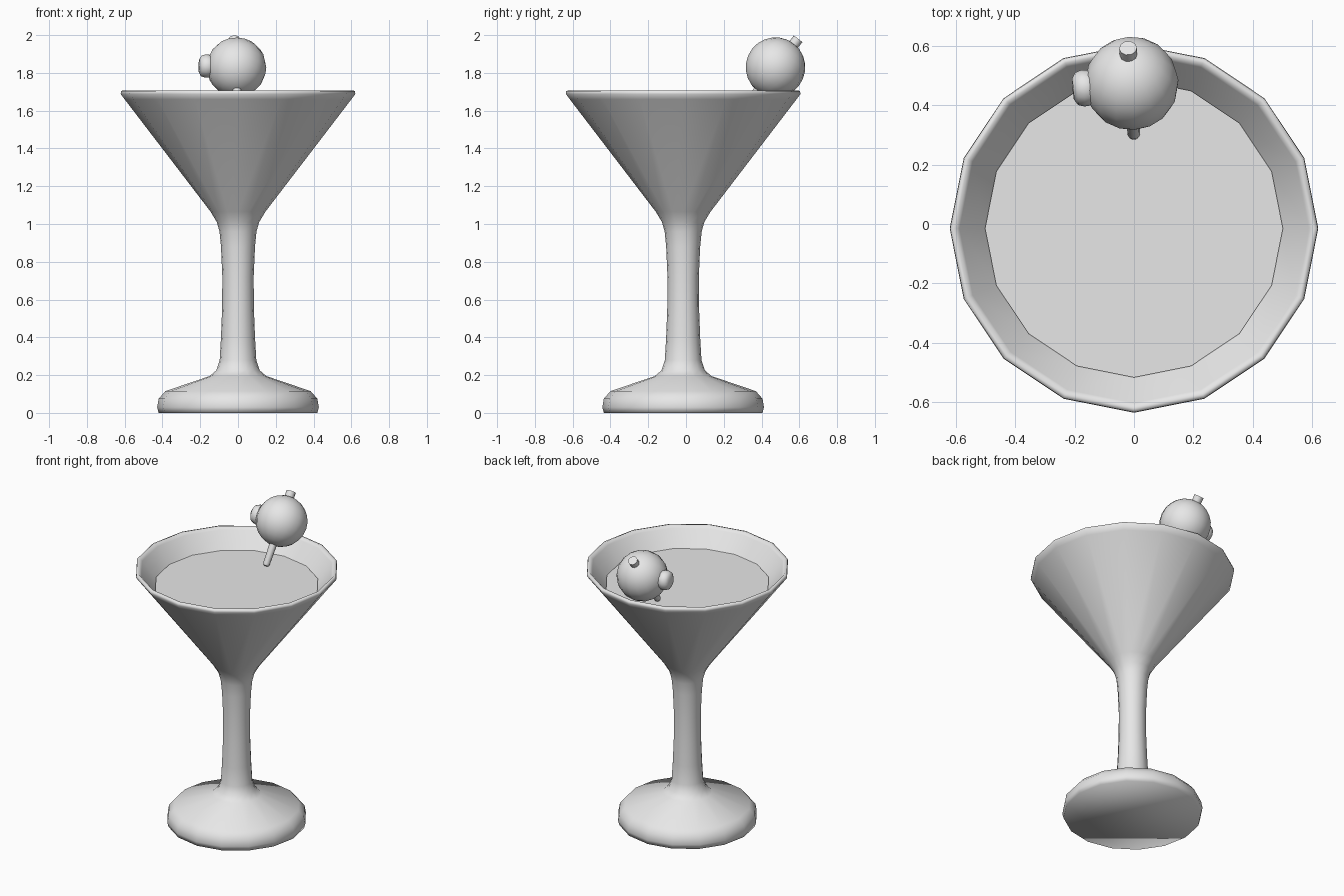
import bpy, bmesh, math
from mathutils import Vector

if "Cube" in bpy.data.objects:
    bpy.data.objects.remove(bpy.data.objects["Cube"])

SIDES = 16
CENTRE_Y = -0.015

grey = bpy.data.materials.new("plain grey")
grey.diffuse_color = (0.8, 0.8, 0.8, 1)
grey.use_nodes = True
grey.node_tree.nodes["Principled BSDF"].inputs["Base Color"].default_value = grey.diffuse_color


def revolve(name, profile, sides=SIDES, smooth_angle=180):
    """Spin (radius, height) points round z and cap both open ends."""
    bm = bmesh.new()
    rings = []
    for r, z in profile:
        rings.append([bm.verts.new((r * math.cos(a), r * math.sin(a), z))
                      for a in (2 * math.pi * i / sides for i in range(sides))])
    for low, high in zip(rings, rings[1:]):
        for i in range(sides):
            j = (i + 1) % sides
            bm.faces.new((low[i], low[j], high[j], high[i]))
    bm.faces.new(rings[0][::-1])
    bm.faces.new(rings[-1])
    bmesh.ops.recalc_face_normals(bm, faces=bm.faces)
    mesh = bpy.data.meshes.new(name)
    bm.to_mesh(mesh)
    bm.free()
    obj = bpy.data.objects.new(name, mesh)
    bpy.context.collection.objects.link(obj)
    finish(obj, smooth_angle)
    return obj


def finish(obj, smooth_angle):
    obj.data.materials.append(grey)
    bpy.ops.object.select_all(action='DESELECT')
    obj.select_set(True)
    bpy.context.view_layer.objects.active = obj
    bpy.ops.object.shade_smooth_by_angle(angle=math.radians(smooth_angle))


def aim(obj, location, direction):
    """Place an object with its z axis along a direction."""
    obj.location = location
    obj.rotation_euler = Vector(direction).to_track_quat('Z', 'Y').to_euler()


# Glass: foot, stem, bowl, rim and hollow inside
glass = revolve("glass", [
    (0.42, 0.0), (0.428, 0.03), (0.42, 0.075), (0.385, 0.115),
    (0.15, 0.195), (0.115, 0.225), (0.097, 0.28), (0.09, 0.40),
    (0.084, 0.56), (0.083, 0.72), (0.09, 0.88), (0.098, 0.96),
    (0.112, 1.01), (0.145, 1.065),
    (0.60, 1.66), (0.621, 1.688), (0.619, 1.704), (0.603, 1.708),
    (0.588, 1.69), (0.50, 1.58), (0.11, 1.09)])
glass.location.y = CENTRE_Y

# Drink filling the bowl
drink = revolve("drink", [(0.10, 1.10), (0.502, 1.592)], smooth_angle=30)
drink.location.y = CENTRE_Y

# Cocktail stick leaning through the olive
stick_low = Vector((0.0, 0.295, 1.60))
stick_high = Vector((-0.02, 0.593, 1.98))
axis = stick_high - stick_low
length = axis.length
stick = revolve("cocktail_stick",
                [(0.014, 0), (0.021, 0.012), (0.03, length)],
                sides=10, smooth_angle=40)
aim(stick, stick_low, axis)

# Olive
olive_centre = Vector((-0.008, 0.474, 1.83))
bpy.ops.mesh.primitive_uv_sphere_add(segments=16, ring_count=12, radius=0.158)
olive = bpy.context.object
olive.name = "olive"
finish(olive, 180)
aim(olive, olive_centre, axis)

# Stuffing poking out of the olive's side
out = Vector((-1, -0.1, 0.04)).normalized()
stuffing = revolve("olive_stuffing",
                   [(0.058, 0.12), (0.062, 0.165), (0.055, 0.187), (0.035, 0.199)],
                   sides=12)
aim(stuffing, olive_centre, out)
